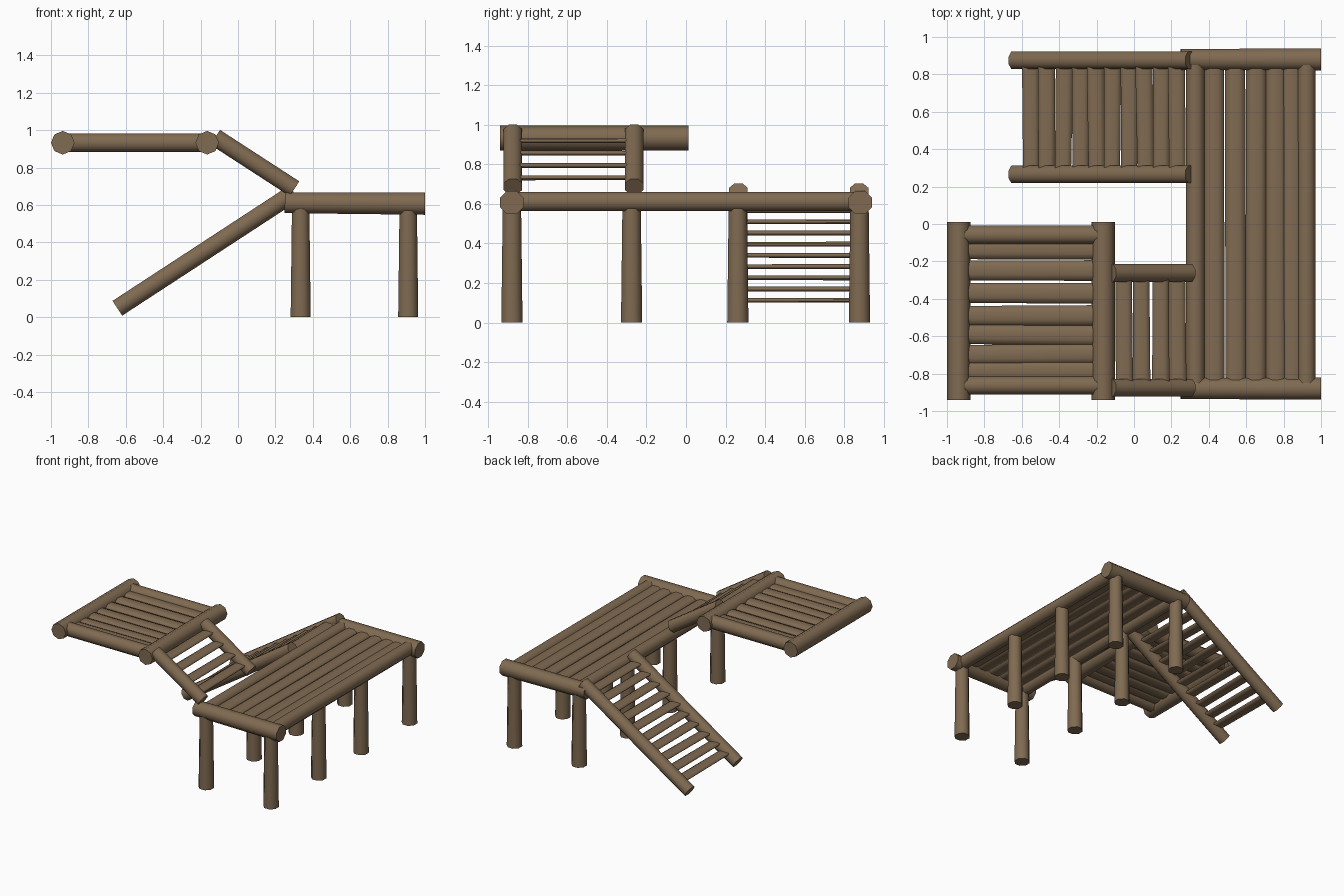
import bpy, random
from mathutils import Vector, Matrix, Euler
import bmesh, math

if "Cube" in bpy.data.objects:
    bpy.data.objects.remove(bpy.data.objects["Cube"])

random.seed(4)
wood = bpy.data.materials.new("brown_wood")
wood.diffuse_color = (0.215, 0.145, 0.083, 1)
wood.use_nodes = True
wood.node_tree.nodes["Principled BSDF"].inputs["Base Color"].default_value = wood.diffuse_color


def log(name, a, b, r1, r2=None, flat=1.0, turn=22.5):
    """Eight-sided log from a to b; flat squashes its height."""
    a, b = Vector(a), Vector(b)
    d = (b - a).normalized()
    side = Vector((0, 0, 1)).cross(d)
    side = side.normalized() if side.length > 1e-4 else Vector((1, 0, 0))
    up = d.cross(side)
    r2 = r2 or r1
    bm = bmesh.new()
    rings = []
    for p, r in ((a, r1), (b, r2)):
        ring = []
        for i in range(8):
            t = math.radians(45 * i + turn)
            ring.append(bm.verts.new(p + side * r * math.cos(t) + up * r * flat * math.sin(t)))
        rings.append(ring)
    for i in range(8):
        j = (i + 1) % 8
        bm.faces.new((rings[0][i], rings[0][j], rings[1][j], rings[1][i]))
    bm.faces.new(rings[0][::-1])
    bm.faces.new(rings[1])
    bmesh.ops.recalc_face_normals(bm, faces=bm.faces)
    # smooth around the log, sharp at the cut ends
    for f in bm.faces:
        f.smooth = len(f.verts) == 4
    for e in bm.edges:
        if any(len(f.verts) == 8 for f in e.link_faces):
            e.smooth = False
    me = bpy.data.meshes.new(name)
    bm.to_mesh(me)
    bm.free()
    me.materials.append(wood)
    ob = bpy.data.objects.new(name, me)
    bpy.context.collection.objects.link(ob)
    return ob


def j(s=0.006):
    return random.uniform(-s, s)


# Posts under the main deck
for x in (0.335, 0.91):
    for y in (-0.88, -0.275, 0.262, 0.877):
        log("post", (x, y, 0), (x, y, 0.61), 0.058, 0.05)

# Main deck frame and planks
for y in (-0.88, 0.88):
    log("deck_end_log", (0.25, y, 0.612), (1.0, y, 0.607), 0.06, 0.064)
for x in (0.328, 0.922):
    log("deck_side_log", (x, -0.87, 0.612), (x, 0.87, 0.612), 0.053)
for x in (0.432, 0.545, 0.655, 0.755, 0.845):
    log("deck_plank", (x + j(), -0.85, 0.62), (x + j(), 0.85, 0.62), 0.06, 0.058, 0.42)

# Long ladder down to the ground
for y in (0.265, 0.875):
    log("long_ladder_rail", (-0.645, y, 0.048), (0.3, y, 0.665), 0.051)
for i in range(10):
    x, z = -0.55 + 0.0868 * i, 0.113 + 0.0567 * i
    log("long_ladder_tread", (x + j(), 0.27, z), (x + j(), 0.87, z), 0.047, 0.05, 0.27)

# Short ladder to the upper deck
for y in (-0.262, -0.875):
    log("short_ladder_rail", (0.302, y, 0.687), (-0.122, y, 0.962), 0.051)
for i in range(4):
    x, z = 0.235 - 0.097 * i, 0.732 + 0.0625 * i
    log("short_ladder_tread", (x + j(), -0.87, z), (x + j(), -0.27, z), 0.05, 0.047, 0.27)

# Upper deck frame and planks
for x in (-0.937, -0.165):
    log("upper_end_log", (x, -0.94, 0.933), (x, 0.012, 0.933), 0.063, turn=0)
for y in (-0.058, -0.863):
    log("upper_side_log", (-0.937, y, 0.933), (-0.165, y, 0.933), 0.053)
for y in (-0.14, -0.248, -0.37, -0.487, -0.592, -0.695, -0.785):
    log("upper_plank", (-0.93, y + j(), 0.935), (-0.17, y + j(), 0.935), 0.057, 0.06, 0.4)
